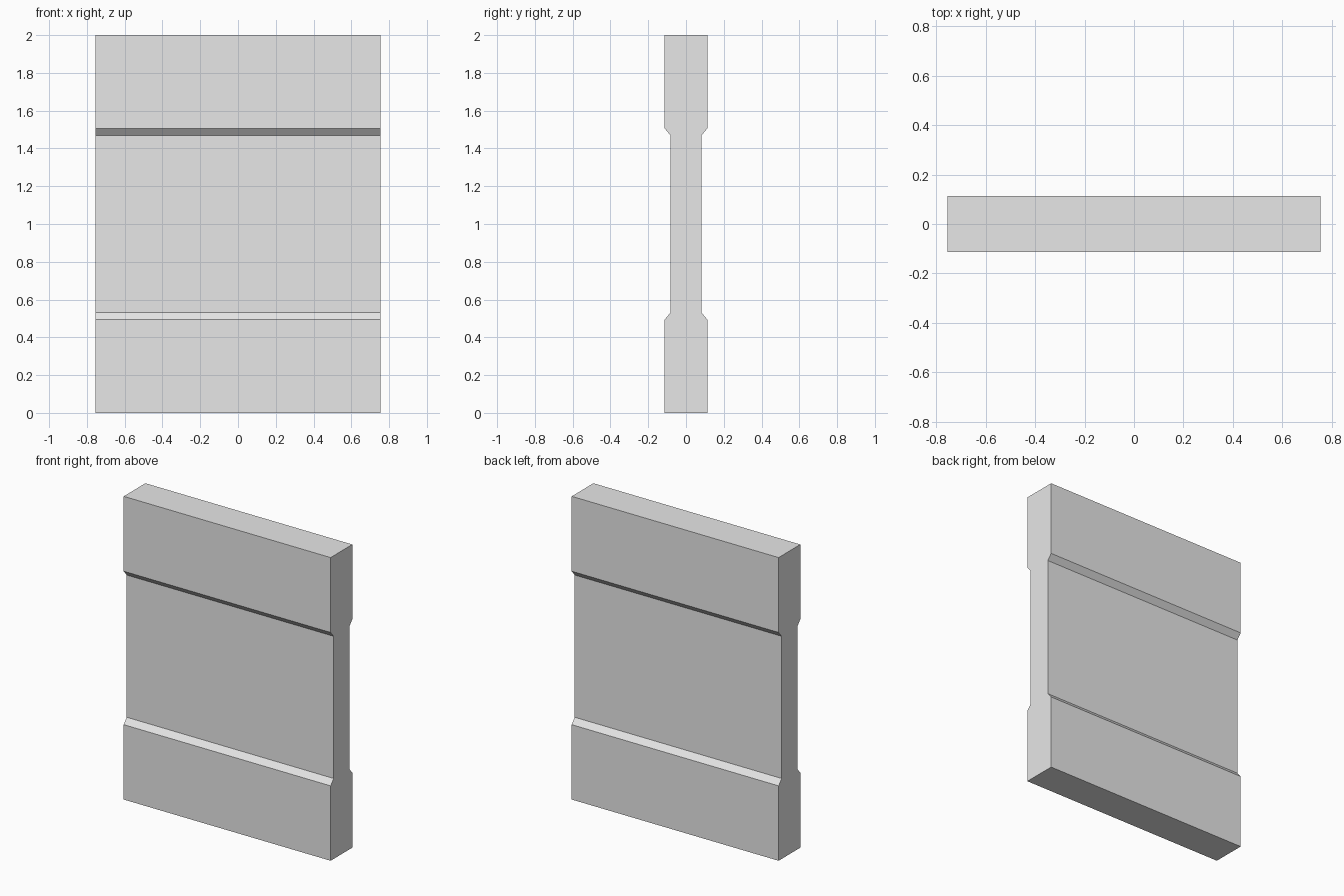
import bpy
import bmesh

cube = bpy.data.objects.get("Cube")
if cube:
    bpy.data.objects.remove(cube, do_unlink=True)

HALF_WIDTH = 0.755
HEIGHT = 2.0
OUTER, INNER = 0.113, 0.082      # half thickness of the bands and of the recess
BAND, SLOPE = 0.494, 0.531       # band height and top of the bevelled step


def make_material(name, colour):
    mat = bpy.data.materials.new(name)
    mat.use_nodes = True
    mat.diffuse_color = colour
    mat.node_tree.nodes["Principled BSDF"].inputs["Base Color"].default_value = colour
    return mat


# Side profile: one edge from bottom to top, then mirrored to the back
lower = [(-OUTER, 0), (-OUTER, BAND), (-INNER, SLOPE)]
front = lower + [(y, HEIGHT - z) for y, z in reversed(lower)]
profile = front + [(-y, z) for y, z in reversed(front)]

# Extrude the profile across the width of the slab
bm = bmesh.new()
side = bm.faces.new([bm.verts.new((-HALF_WIDTH, y, z)) for y, z in profile])
result = bmesh.ops.extrude_face_region(bm, geom=[side], use_keep_orig=True)
moved = [v for v in result["geom"] if isinstance(v, bmesh.types.BMVert)]
bmesh.ops.translate(bm, verts=moved, vec=(2 * HALF_WIDTH, 0, 0))
bmesh.ops.recalc_face_normals(bm, faces=bm.faces)

mesh = bpy.data.meshes.new("wall_panel")
bm.to_mesh(mesh)
bm.free()
mesh.materials.append(make_material("light_grey", (0.8, 0.8, 0.8, 1)))
panel = bpy.data.objects.new("wall_panel", mesh)
bpy.context.collection.objects.link(panel)
